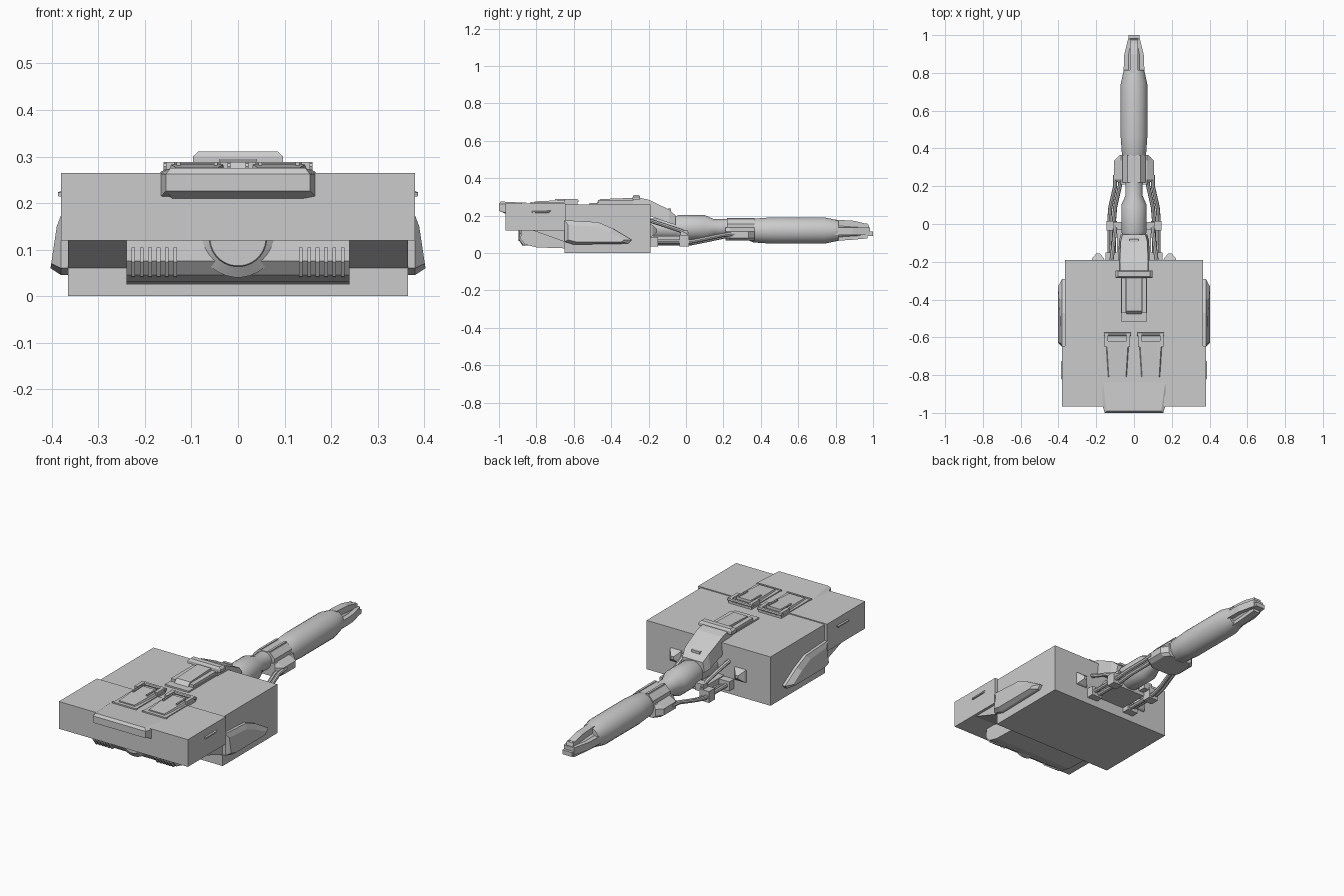
import bpy, bmesh, math
from mathutils import Vector

cube = bpy.data.objects.get("Cube")
if cube:
    bpy.data.objects.remove(cube, do_unlink=True)

grey = bpy.data.materials.new("plain grey")
grey.use_nodes = True
GREY = (0.6, 0.6, 0.6, 1)
grey.diffuse_color = GREY
grey.node_tree.nodes["Principled BSDF"].inputs["Base Color"].default_value = GREY


def finish(name, bm, smooth=False):
    bmesh.ops.recalc_face_normals(bm, faces=bm.faces)
    mesh = bpy.data.meshes.new(name)
    bm.to_mesh(mesh)
    bm.free()
    mesh.materials.append(grey)
    ob = bpy.data.objects.new(name, mesh)
    bpy.context.collection.objects.link(ob)
    if smooth:
        bpy.ops.object.select_all(action='DESELECT')
        ob.select_set(True)
        bpy.context.view_layer.objects.active = ob
        bpy.ops.object.shade_smooth_by_angle(angle=math.radians(35))
    return ob


def loft(name, rings, smooth=False):
    """Skin a list of equal-length rings and cap both ends."""
    bm = bmesh.new()
    vs = [[bm.verts.new(p) for p in r] for r in rings]
    n = len(vs[0])
    for a, b in zip(vs, vs[1:]):
        for i in range(n):
            j = (i + 1) % n
            bm.faces.new((a[i], a[j], b[j], b[i]))
    bm.faces.new(vs[0])
    bm.faces.new(vs[-1])
    return finish(name, bm, smooth)


def box(name, x0, x1, y0, y1, z0, z1):
    return loft(name, [[(x0, y0, z), (x1, y0, z), (x1, y1, z), (x0, y1, z)] for z in (z0, z1)])


def side_prism(name, x0, x1, yz):
    return loft(name, [[(x, y, z) for y, z in yz] for x in (x0, x1)])


def turned(name, profile, cz, sides=24, cx=0):
    """Round body along y from (y, radius) pairs."""
    return loft(name, [[(cx + r * math.cos(t), y, cz + r * math.sin(t))
                        for t in (math.tau * (i + 0.5) / sides for i in range(sides))]
                       for y, r in profile], True)


def tube(name, path, r, sides=8):
    rings = []
    pts = [Vector(p) for p in path]
    for i, p in enumerate(pts):
        d = (pts[min(i + 1, len(pts) - 1)] - pts[max(i - 1, 0)]).normalized()
        u = d.cross(Vector((0, 0, 1))).normalized()
        w = u.cross(d)
        rings.append([p + r * (u * math.cos(t) + w * math.sin(t))
                      for t in (math.tau * k / sides for k in range(sides))])
    return loft(name, rings, True)


# Hull
box("main_hull", -.365, .365, -.65, -.19, 0, .26)
box("front_hull", -.38, .38, -.965, -.645, .12, .265)
side_prism("front_hull_underside", -.365, .365, [(-.82, .121), (-.65, .06), (-.64, .06), (-.64, .121)])

# Nose plate with chamfered corners and sloped lower lip
loft("nose_plate", [
    [(-.14, -.96, .208), (.14, -.96, .208), (.14, -.95, .208), (-.14, -.95, .208)],
    [(-.155, -1, .226), (.155, -1, .226), (.17, -.95, .21), (-.17, -.95, .21)],
    [(-.155, -1, .262), (.155, -1, .262), (.17, -.95, .262), (-.17, -.95, .262)],
    [(-.145, -.99, .275), (.145, -.99, .275), (.165, -.84, .268), (-.165, -.84, .268)]])

# Vented lower housing with round drum
side_prism("lower_housing", -.24, .24,
           [(-.88, .125), (-.885, .075), (-.86, .045), (-.8, .03), (-.65, .025), (-.64, .125)])
turned("lower_drum", [(-.895, .06), (-.89, .062), (-.875, .085), (-.65, .085)], .125, 32)
for s in (-1, 1):
    for i in range(6):
        x = s * (.135 + .018 * i)
        side_prism("vent_rib", x - .004, x + .004,
                   [(-.888, .105), (-.893, .073), (-.87, .042), (-.84, .04), (-.84, .105)])

for s in (-1, 1):
    # Side fairings with bevelled outer faces
    outline = [(-.65, .175), (-.47, .165), (-.39, .13), (-.29, .07), (-.31, .05), (-.6, .045), (-.65, .06)]
    inset = [(-.63, .15), (-.49, .14), (-.41, .11), (-.33, .07), (-.345, .06), (-.59, .06), (-.63, .07)]
    loft("side_fairing", [[(s * .36, y, z) for y, z in outline],
                          [(s * .38, y, z) for y, z in outline],
                          [(s * (.403 - .15 * (z - .06)), y, z) for y, z in inset]])
    # Side slots
    loft("side_slot", [[(s * .378, y, z) for y, z in ((-.825, .213), (-.73, .215), (-.72, .227), (-.825, .225))],
                       [(s * .387, y, z) for y, z in ((-.82, .215), (-.735, .216), (-.73, .223), (-.82, .222))]])
    # Top hatches with raised inner panel, hinges and latch
    cx = s * .088
    box("hatch_base", cx - .068, cx + .068, -.82, -.58, .255, .27)
    loft("hatch_panel", [[(cx - a, -.81, z0), (cx + a, -.81, z0), (cx + b, -.62, z1), (cx - b, -.62, z1)]
                         for a, b, z0, z1 in ((.05, .062, .268, .268), (.045, .057, .276, .284))])
    box("hatch_sill", cx - .072, cx + .072, -.832, -.822, .26, .272)
    tube("hatch_hinge", [(cx - .072, -.583, .279), (cx + .072, -.583, .279)], .009)
    for e in (-1, 1):
        box("hinge_arm", cx + e * .058 - .009, cx + e * .058 + .009, -.65, -.58, .266, .288)
        box("panel_rib", cx + e * .04 - .004, cx + e * .04 + .004, -.7, -.62, .27, .288)

# Rear spine leading to the barrel
box("spine_base", -.07, .07, -.515, -.2, .255, .268)
side_prism("spine_ridge", -.04, .04, [(-.48, .265), (-.46, .288), (-.25, .296), (-.2, .265)])
for s in (-1, 1):
    box("spine_rail", s * .055 - .012, s * .055 + .012, -.47, -.25, .265, .283)
loft("spine_cowl", [
    [(-.075, -.28, .25), (.075, -.28, .25), (.072, -.28, .302), (-.072, -.28, .302)],
    [(-.083, -.2, .2), (.083, -.2, .2), (.075, -.2, .285), (-.075, -.2, .285)],
    [(-.08, -.09, .16), (.08, -.09, .16), (.07, -.09, .232), (-.07, -.09, .232)],
    [(-.07, -.055, .15), (.07, -.055, .15), (.06, -.055, .2), (-.06, -.055, .2)]])
box("cowl_slot", -.025, .025, -.095, -.08, .225, .238)
loft("cross_bar", [[(-w, y0, z), (w, y0, z), (w, y1, z), (-w, y1, z)]
                   for w, y0, y1, z in ((.097, -.285, -.245, .285), (.097, -.285, -.245, .3),
                                        (.085, -.278, -.252, .311))])

# Barrel
turned("barrel_root", [(-.2, .055), (-.05, .055)], .13)
turned("barrel_collar", [(-.06, .06), (-.04, .068), (.1, .068), (.15, .046), (.24, .046)], .135)
turned("barrel_sleeve", [(.34, .055), (.36, .064), (.46, .071), (.74, .071), (.8, .058), (.815, .055)], .12, 24)
loft("barrel_clamp", [[(x, y, z) for x, z in ((-w, .08), (-w * .8, .066), (w * .8, .066), (w, .08),
                                               (w, .115), (.07, .135), (-.07, .135), (-w, .115))]
                      for y, w in ((.21, .07), (.235, .105), (.335, .105), (.365, .075))])
loft("clamp_top", [[(x, y, z) for x, z in ((-.062, .12), (.062, .12), (.062, .155), (.035, .183),
                                            (-.035, .183), (-.062, .155))] for y in (.22, .365)])
for x in (-.025, .025):
    box("clamp_ridge", x - .006, x + .006, .22, .365, .18, .187)

# Muzzle: central core wrapped by four tapering prongs
turned("muzzle_core", [(.8, .038), (.93, .03), (.94, .022), (.985, .022)], .115, 12)
for s in (-1, 1):
    loft("muzzle_side_prong", [[(s * a, y, .095), (s * b, y, .095), (s * b, y, .135), (s * a, y, .135)]
                               for y, a, b in ((.8, .03, .055), (.89, .03, .053), (.985, .012, .03))])
    box("muzzle_top_rod", s * .012 - .006, s * .012 + .006, .8, .97, .13, .158)
side_prism("muzzle_top_fin", -.02, .02, [(.8, .14), (.8, .178), (.9, .172), (.975, .153), (.98, .135)])
side_prism("muzzle_lower_fin", -.02, .02, [(.8, .065), (.8, .1), (.97, .1), (.97, .078), (.88, .07)])
box("muzzle_tip", -.028, .028, .955, 1, .092, .115)

# Support struts, hoses and mounts on both sides
box("lower_mount_plate", -.09, .09, -.2, -.03, .06, .09)
for s in (-1, 1):
    for x, z in ((.105, .052), (.13, .062)):
        tube("support_strut", [(s * x, -.2, z), (s * x, .03, z), (s * (x - .005), .09, z + .012),
                               (s * (x - .03), .2, z + .035), (s * (x - .03), .26, z + .04)], .011)
    box("strut_bracket", s * .118 - .028, s * .118 + .028, -.035, .015, .035, .095)
    box("bracket_arm", s * .085 - .025, s * .085 + .025, -.03, .01, .08, .12)
    tube("upper_hose", [(s * .12, -.2, .175), (s * .11, -.12, .15), (s * .1, -.03, .12), (s * .1, .01, .1)], .011)
    box("strut_foot", s * .118 - .032, s * .118 + .032, -.2, -.15, .035, .085)
    # Faceted stub on the rear wall
    loft("rear_stub", [[(s * .19 + dx * w, y, .12 + dz * w) for dx, dz in ((-1, -1), (1, -1), (1, 1), (-1, 1))]
                       for y, w in ((-.195, .035), (-.18, .03), (-.155, .008))])
